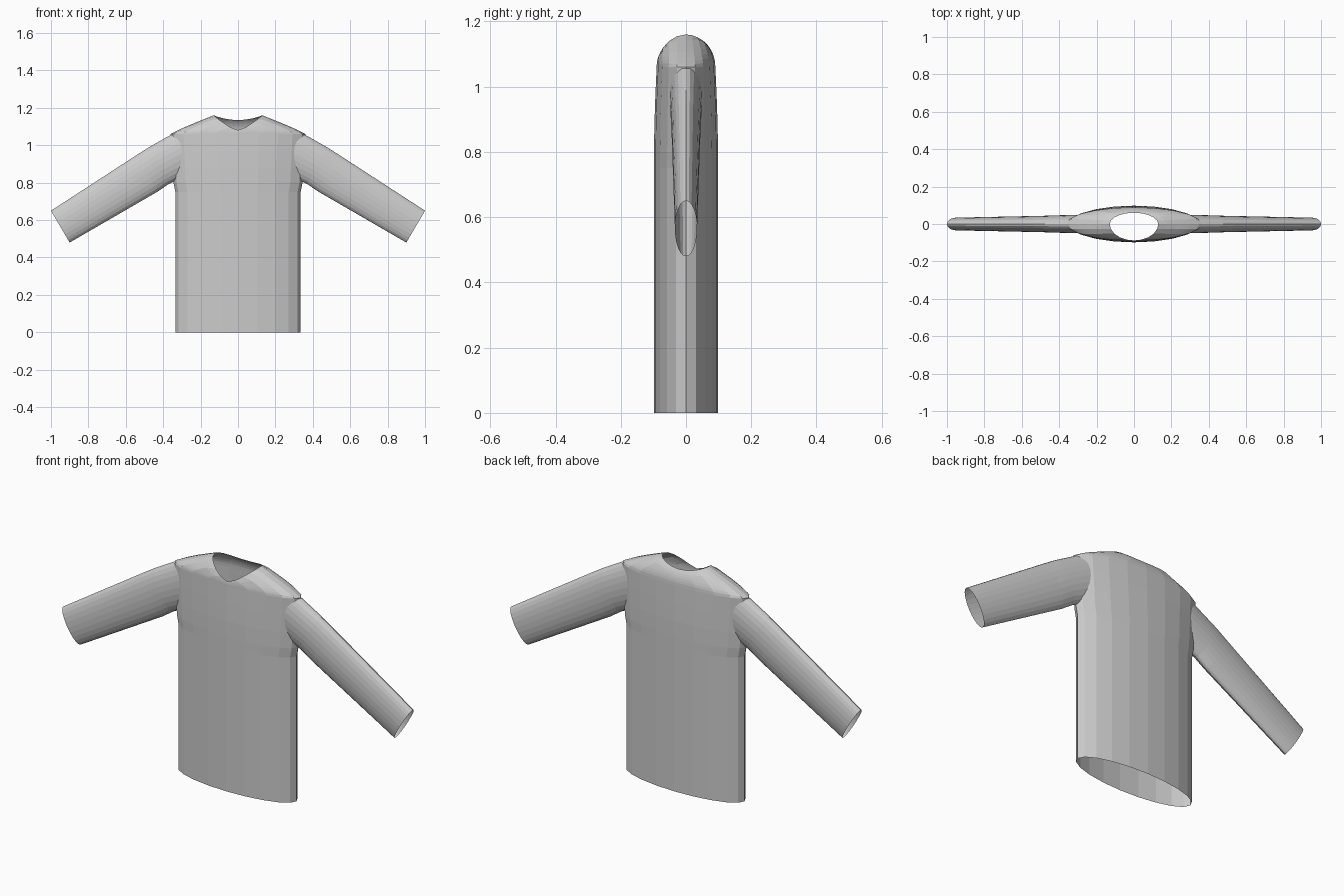
import bpy
import bmesh
from math import cos, sin, pi, sqrt

if "Cube" in bpy.data.objects:
    bpy.data.objects.remove(bpy.data.objects["Cube"], do_unlink=True)


def make_material(name, rgba):
    mat = bpy.data.materials.new(name)
    mat.use_nodes = True
    mat.diffuse_color = rgba
    mat.node_tree.nodes["Principled BSDF"].inputs["Base Color"].default_value = rgba
    return mat


fabric = make_material("grey fabric", (0.6, 0.6, 0.6, 1))
opening = make_material("temporary opening", (0.1, 0.1, 0.1, 1))


def loft(name, rings):
    """Closed tube through rings of points; end caps are marked as openings."""
    bm = bmesh.new()
    loops = [[bm.verts.new(p) for p in ring] for ring in rings]
    n = len(loops[0])
    for low, high in zip(loops, loops[1:]):
        for i in range(n):
            j = (i + 1) % n
            bm.faces.new((low[i], low[j], high[j], high[i]))
    for loop in (loops[0], loops[-1]):
        centre = bm.verts.new(sum((v.co for v in loop), loop[0].co * 0) / n)
        for i in range(n):
            bm.faces.new((loop[i], loop[(i + 1) % n], centre)).material_index = 1
    bmesh.ops.recalc_face_normals(bm, faces=bm.faces)
    mesh = bpy.data.meshes.new(name)
    bm.to_mesh(mesh)
    bm.free()
    mesh.materials.append(fabric)
    mesh.materials.append(opening)
    obj = bpy.data.objects.new(name, mesh)
    bpy.context.collection.objects.link(obj)
    return obj


# Torso: oval body rings, then a rounded yoke rising to the neckline
SEGMENTS = 20
SHOULDER_Z, HALF_W, HALF_D = 1.06, 0.36, 0.09
RIDGE = [(0.0, 1.16), (0.13, 1.16), (0.25, 1.112), (0.30, 1.09), (HALF_W, SHOULDER_Z)]
angles = [2 * pi * i / SEGMENTS for i in range(SEGMENTS)]


def ridge_height(x):
    for (x0, z0), (x1, z1) in zip(RIDGE, RIDGE[1:]):
        if x <= x1:
            return z0 + (z1 - z0) * (x - x0) / (x1 - x0)
    return SHOULDER_Z


def yoke_point(t, s):
    neck_depth = 0.06 if sin(t) > 0 else 0.088
    x = cos(t) * (HALF_W + (0.13 - HALF_W) * s)
    y = sin(t) * (HALF_D + (neck_depth - HALF_D) * s)
    depth = HALF_D * sqrt(max(1 - (x / HALF_W) ** 2, 1e-9))
    rise = sqrt(max(0, 1 - min(1, abs(y) / depth) ** 2))
    return x, y, SHOULDER_Z + (ridge_height(abs(x)) - SHOULDER_Z) * rise


body = [(0, 0.335, 0.098), (0.75, 0.335, 0.098), (0.80, 0.345, 0.098),
        (0.88, 0.35, 0.097), (0.97, 0.355, 0.094)]
rings = [[(w * cos(t), d * sin(t), z) for t in angles] for z, w, d in body]
rings += [[yoke_point(t, s) for t in angles]
          for s in (0, 0.04, 0.12, 0.25, 0.42, 0.6, 0.8, 1)]
shirt = loft("shirt", rings)

# Sleeves: flattened tubes given by the bottom and top of each section
SLEEVE = [((0.23, 0.862), (0.33, 1.072), 0.050),
          ((0.37, 0.793), (0.475, 0.99), 0.046),
          ((0.43, 0.752), (0.535, 0.952), 0.044),
          ((0.90, 0.48), (1.0, 0.65), 0.034)]


def sleeve_ring(bottom, top, depth, side):
    ring = []
    for i in range(24):
        t = 2 * pi * i / 24
        k = 0.5 + 0.5 * cos(t)
        ring.append((side * (bottom[0] + (top[0] - bottom[0]) * k), depth * sin(t),
                     bottom[1] + (top[1] - bottom[1]) * k))
    return ring


bpy.context.view_layer.objects.active = shirt
for side, name in ((1, "left_sleeve"), (-1, "right_sleeve")):
    sleeve = loft(name, [sleeve_ring(*section, side) for section in SLEEVE])
    union = shirt.modifiers.new("join " + name, "BOOLEAN")
    union.operation = "UNION"
    union.solver = "EXACT"
    union.object = sleeve
    bpy.ops.object.modifier_apply(modifier=union.name)
    bpy.data.objects.remove(sleeve, do_unlink=True)

# Open the hem, neck and cuffs
bm = bmesh.new()
bm.from_mesh(shirt.data)
bmesh.ops.delete(bm, geom=[f for f in bm.faces if f.material_index == 1], context="FACES")
bm.to_mesh(shirt.data)
bm.free()
shirt.data.materials.pop(index=1)
bpy.data.materials.remove(opening)
